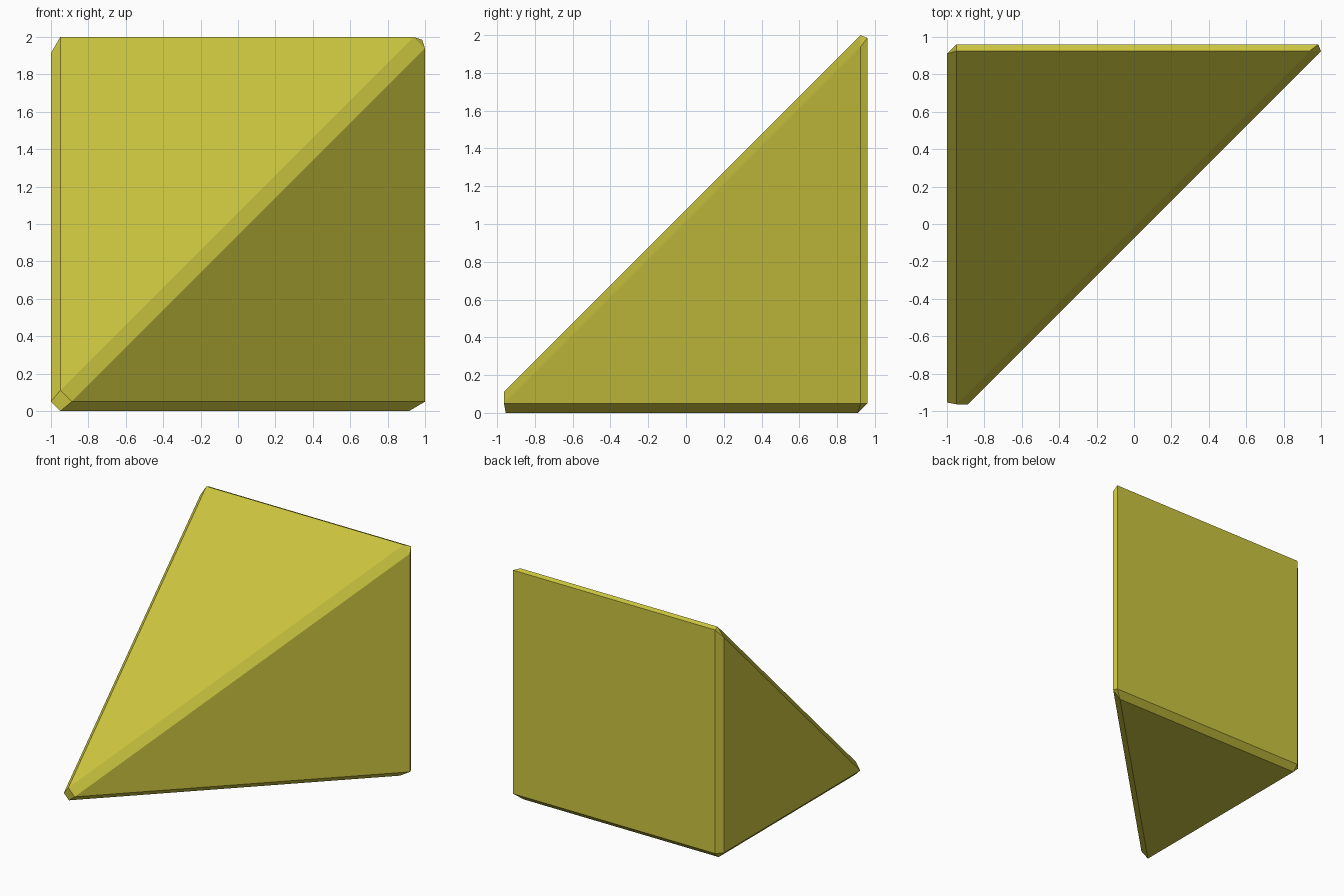
import bpy, bmesh

if "Cube" in bpy.data.objects:
    bpy.data.objects.remove(bpy.data.objects["Cube"])

SIZE = 2.035      # edge of the sharp corner block before chamfering
BEVEL = 0.05
X0, Y1 = -1.0, 0.96

# Corner slope: square back wall tapering to one low front-left point
bm = bmesh.new()
back = [bm.verts.new((X0 + x * SIZE, Y1, z * SIZE))
        for x, z in ((0, 0), (0, 1), (1, 1), (1, 0))]
tip = bm.verts.new((X0, Y1 - SIZE, 0))
bm.faces.new(back)
for i in range(4):
    bm.faces.new((back[(i + 1) % 4], back[i], tip))
bmesh.ops.recalc_face_normals(bm, faces=bm.faces[:])

# Single flat chamfer along every edge
bmesh.ops.bevel(bm, geom=bm.edges[:], offset=BEVEL, offset_type='OFFSET',
                segments=1, profile=0.5, affect='EDGES', clamp_overlap=True)

mesh = bpy.data.meshes.new("corner_slope")
bm.to_mesh(mesh)
bm.free()
block = bpy.data.objects.new("corner_slope", mesh)
bpy.context.collection.objects.link(block)

# Yellow paint
paint = bpy.data.materials.new("yellow")
paint.diffuse_color = (0.6, 0.56, 0.05, 1)
paint.use_nodes = True
paint.node_tree.nodes["Principled BSDF"].inputs["Base Color"].default_value = paint.diffuse_color
mesh.materials.append(paint)
